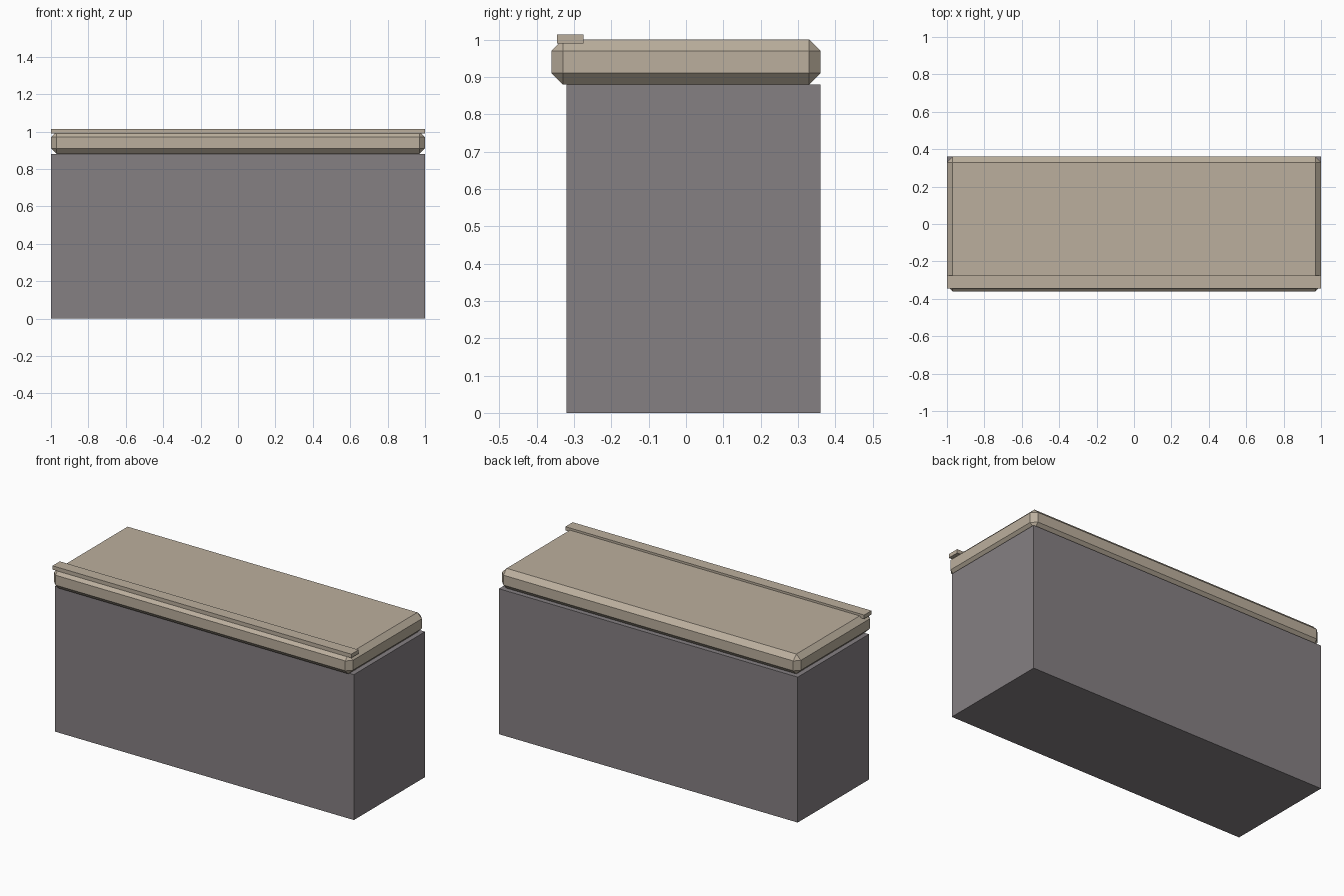
import bpy

if "Cube" in bpy.data.objects:
    bpy.data.objects.remove(bpy.data.objects["Cube"])


def material(name, color):
    m = bpy.data.materials.new(name)
    m.diffuse_color = (*color, 1)
    m.use_nodes = True
    m.node_tree.nodes["Principled BSDF"].inputs["Base Color"].default_value = m.diffuse_color
    return m


def box(name, lo, hi, mat, bevel=0):
    bpy.ops.mesh.primitive_cube_add(size=1, location=[(a + b) / 2 for a, b in zip(lo, hi)])
    o = bpy.context.object
    o.name = name
    o.scale = [b - a for a, b in zip(lo, hi)]
    bpy.ops.object.transform_apply(location=False, rotation=False, scale=True)
    o.data.materials.append(mat)
    if bevel:
        mod = o.modifiers.new("chamfer", 'BEVEL')
        mod.width = bevel
        mod.segments = 1
    return o


grey = material("warm grey", (0.235, 0.215, 0.225))
beige = material("beige stone", (0.50, 0.43, 0.34))

# Counter body, set back slightly at the front
box("counter_body", (-1, -0.32, 0), (1, 0.36, 0.88), grey)
# Chamfered counter top
box("counter_top", (-1, -0.36, 0.88), (1, 0.36, 1.0), beige, 0.03)
# Thin raised strip along the front edge
box("front_strip", (-1, -0.345, 0.99), (1, -0.275, 1.013), beige)
